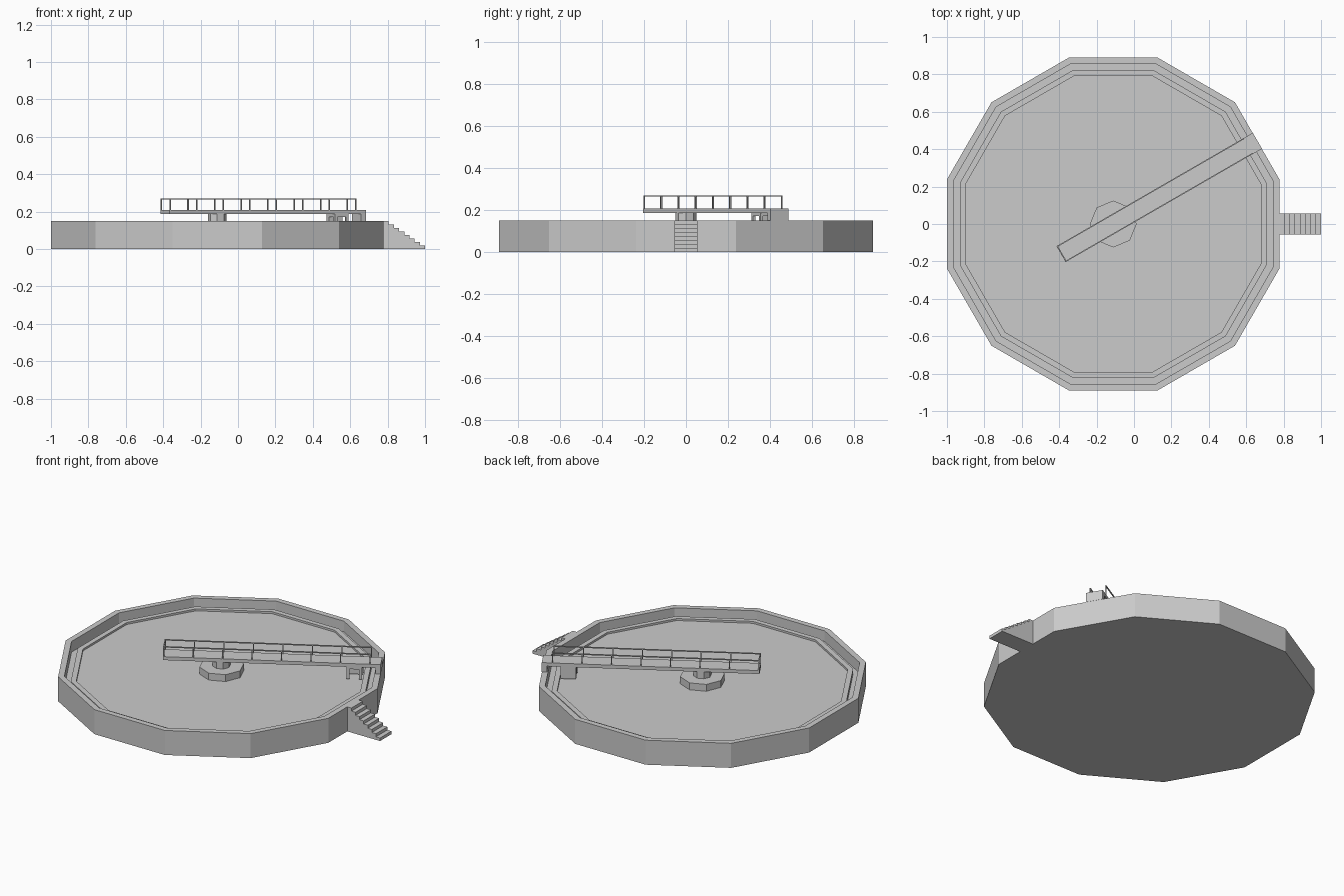
import bpy, bmesh, math
from mathutils import Matrix, Vector

if "Cube" in bpy.data.objects:
    bpy.data.objects.remove(bpy.data.objects["Cube"])

CX = -0.111                      # tank centre
grey = bpy.data.materials.new("light concrete grey")
grey.diffuse_color = (0.6, 0.6, 0.6, 1)
grey.use_nodes = True
grey.node_tree.nodes["Principled BSDF"].inputs["Base Color"].default_value = grey.diffuse_color

# Bridge frame: local x runs along the bridge, turned 30 degrees
BRIDGE = Matrix.Translation((CX, 0, 0)) @ Matrix.Rotation(math.radians(30), 4, 'Z')


def finish(name, bm, matrix=None):
    if matrix:
        bm.transform(matrix)
    bmesh.ops.recalc_face_normals(bm, faces=bm.faces[:])
    me = bpy.data.meshes.new(name)
    bm.to_mesh(me)
    bm.free()
    me.materials.append(grey)
    ob = bpy.data.objects.new(name, me)
    bpy.context.collection.objects.link(ob)
    return ob


def add_box(bm, x0, x1, y0, y1, z0, z1):
    m = Matrix.Translation(((x0 + x1) / 2, (y0 + y1) / 2, (z0 + z1) / 2))
    m = m @ Matrix.Diagonal((x1 - x0, y1 - y0, z1 - z0, 1))
    bmesh.ops.create_cube(bm, size=1, matrix=m)


def lathe(name, profile, sides, start):
    """Faceted solid from a (radius, z) profile, capped at both ends."""
    bm = bmesh.new()
    rings = []
    for r, z in profile:
        angles = [start + 2 * math.pi * i / sides for i in range(sides)]
        rings.append([bm.verts.new((CX + r * math.cos(a), r * math.sin(a), z)) for a in angles])
    for a, b in zip(rings, rings[1:]):
        for i in range(sides):
            j = (i + 1) % sides
            bm.faces.new((a[i], a[j], b[j], b[i]))
    bm.faces.new(rings[0])
    bm.faces.new(rings[-1])
    return finish(name, bm)


# Twelve-sided tank: outer wall, gutter, weir and water surface
K = 1 / math.cos(math.radians(15))
tank = [(0.889, 0), (0.889, 0.15), (0.855, 0.15), (0.855, 0.085),
        (0.82, 0.085), (0.82, 0.115), (0.79, 0.115), (0.79, 0.103)]
lathe("settling_tank", [(r * K, z) for r, z in tank], 12, math.radians(15))

# Centre pedestal and column
lathe("centre_pedestal", [(0.125, 0.10), (0.125, 0.145)], 8, 0)
lathe("centre_column", [(0.05, 0.14), (0.05, 0.19)], 8, 0)

# Bridge deck
bm = bmesh.new()
add_box(bm, -0.322, 0.89, -0.049, 0.049, 0.187, 0.208)
finish("bridge_deck", bm, BRIDGE)

# End support resting on the wall
bm = bmesh.new()
add_box(bm, 0.86, 0.89, -0.049, 0.049, 0.15, 0.19)
finish("bridge_end_support", bm, BRIDGE)

# Carriage standing on the weir
bm = bmesh.new()
add_box(bm, 0.70, 0.785, -0.045, 0.045, 0.172, 0.188)
add_box(bm, 0.70, 0.785, 0.02, 0.045, 0.112, 0.174)
for x in (0.70, 0.77):
    add_box(bm, x, x + 0.015, -0.045, -0.03, 0.112, 0.174)
finish("bridge_carriage", bm, BRIDGE)

# Handrails with eight posts a side
T = 0.003
for side, name in ((1, "left_handrail"), (-1, "right_handrail")):
    bm = bmesh.new()
    y = side * 0.046
    for i in range(8):
        x = -0.318 + i * 0.164
        add_box(bm, x - T, x + T, y - T, y + T, 0.207, 0.266)
    add_box(bm, -0.321, 0.833, y - T, y + T, 0.264, 0.27)
    finish(name, bm, BRIDGE)
bm = bmesh.new()
add_box(bm, -0.321, -0.315, -0.046, 0.046, 0.264, 0.27)
finish("end_handrail", bm, BRIDGE)

# Solid access stairs
N, X0, X1 = 8, 0.778, 1.0
pts = [(X0, 0), (X0, 0.15)]
for i in range(N):
    x = X0 + (X1 - X0) * (i + 1) / N
    z = 0.15 * (N - i) / N
    pts += [(x, z), (x, z - 0.15 / N)]
bm = bmesh.new()
face = bm.faces.new([bm.verts.new((x, -0.055, z)) for x, z in pts])
ext = bmesh.ops.extrude_face_region(bm, geom=[face])
bmesh.ops.translate(bm, vec=Vector((0, 0.11, 0)),
                    verts=[v for v in ext["geom"] if isinstance(v, bmesh.types.BMVert)])
finish("access_stairs", bm)
